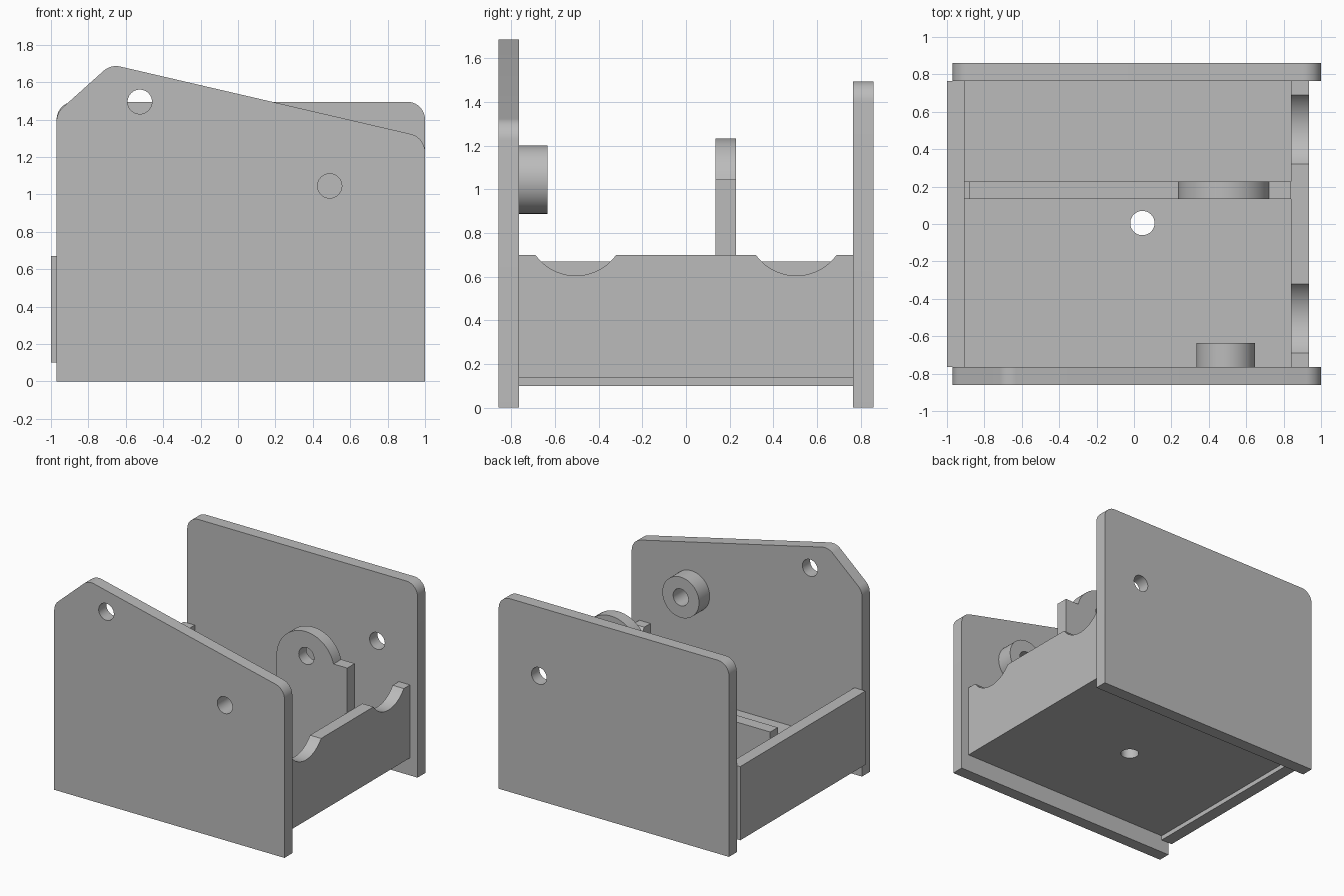
import bpy, bmesh, math
from mathutils import Vector

cube = bpy.data.objects.get("Cube")
if cube:
    bpy.data.objects.remove(cube, do_unlink=True)

grey = bpy.data.materials.new("plain grey")
grey.use_nodes = True
GREY = (0.5, 0.5, 0.5, 1)
grey.diffuse_color = GREY
grey.node_tree.nodes["Principled BSDF"].inputs["Base Color"].default_value = GREY

T = 0.095         # sheet thickness
HOLE = 0.065      # bore radius
OUT, IN = 0.86, 0.765   # outer and inner y of the side plates


def rounded(points, steps=10):
    """Outline from (a, b, radius) corners, filleting those with a radius."""
    out = []
    for i, (a, b, r) in enumerate(points):
        p = Vector((a, b))
        if not r:
            out.append(p)
            continue
        u = (Vector(points[i - 1][:2]) - p).normalized()
        v = (Vector(points[(i + 1) % len(points)][:2]) - p).normalized()
        half = u.angle(v) / 2
        centre = p + (u + v).normalized() * r / math.sin(half)
        start = p + u * r / math.tan(half) - centre
        end = p + v * r / math.tan(half) - centre
        for k in range(steps + 1):
            t = k / steps
            sweep = math.pi - 2 * half
            mix = start * math.sin((1 - t) * sweep) + end * math.sin(t * sweep)
            out.append(centre + mix / math.sin(sweep))
    return out


def arc(ca, cb, r, start, end, steps=32):
    """Points on an arc, angles in radians."""
    return [Vector((ca + r * math.cos(start + (end - start) * k / steps),
                    cb + r * math.sin(start + (end - start) * k / steps)))
            for k in range(steps + 1)]


def circle(ca, cb, r):
    return arc(ca, cb, r, 0, math.tau, 48)[:-1]


def extrude(name, outline, axis, low, high):
    """Prism of a 2D outline along the x, y or z axis."""
    place = {"x": lambda a, b, d: (d, a, b),
             "y": lambda a, b, d: (a, d, b),
             "z": lambda a, b, d: (a, b, d)}[axis]
    bm = bmesh.new()
    ends = [[bm.verts.new(place(a, b, d)) for a, b in outline] for d in (low, high)]
    n = len(outline)
    for ring in ends:
        bm.faces.new(ring)
    for i in range(n):
        j = (i + 1) % n
        bm.faces.new((ends[0][i], ends[0][j], ends[1][j], ends[1][i]))
    bmesh.ops.recalc_face_normals(bm, faces=bm.faces)
    mesh = bpy.data.meshes.new(name)
    bm.to_mesh(mesh)
    bm.free()
    mesh.materials.append(grey)
    obj = bpy.data.objects.new(name, mesh)
    bpy.context.collection.objects.link(obj)
    return obj


def select(obj):
    bpy.ops.object.select_all(action="DESELECT")
    obj.select_set(True)
    bpy.context.view_layer.objects.active = obj


def part(name, outline, axis, low, high, holes=()):
    """Sheet part with round bores, smooth on its curved sides."""
    obj = extrude(name, outline, axis, low, high)
    select(obj)
    for a, b in holes:
        cutter = extrude("cutter", circle(a, b, HOLE), axis, low - T, high + T)
        cutter.hide_render = True
        mod = obj.modifiers.new("bore", "BOOLEAN")
        mod.operation, mod.solver, mod.object = "DIFFERENCE", "EXACT", cutter
        bpy.ops.object.modifier_apply(modifier=mod.name)
        bpy.data.objects.remove(cutter, do_unlink=True)
    bpy.ops.object.shade_smooth_by_angle(angle=math.radians(25))
    return obj


def box(a0, a1, b0, b1):
    return [Vector(p) for p in ((a0, b0), (a1, b0), (a1, b1), (a0, b1))]


PIVOT = (0.49, 1.045)

# Front plate with a sloping top edge
part("front_plate",
     rounded([(-0.97, 0, 0), (1, 0, 0), (1, 1.305, 0.1),
              (-0.68, 1.695, 0.1), (-0.97, 1.435, 0.1)]),
     "y", -OUT, -IN, [PIVOT, (-0.525, 1.495)])

# Back plate with a level top edge
part("back_plate",
     rounded([(-0.97, 0, 0), (1, 0, 0), (1, 1.495, 0.095), (-0.97, 1.495, 0.095)]),
     "y", IN, OUT, [(0.655, 0.965)])

# Round boss behind the front plate
part("pivot_boss", circle(*PIVOT, 0.157), "y", -IN, -0.635, [PIVOT])

# Floor and plain end wall
part("floor", box(-0.905, 0.84, -IN, IN), "z", 0.135, 0.135 + T, [(0.045, 0.005)])
part("plain_end_wall", box(-IN, IN, 0.1, 0.67), "x", -1, -0.905)

# End wall with two scallops in its top edge
TOP, DROP, HALF = 0.7, 0.095, 0.185
radius = (HALF ** 2 + DROP ** 2) / (2 * DROP)
spread = math.asin(HALF / radius)
down = -math.pi / 2
outline = [Vector((-IN, TOP)), Vector((-IN, 0.135)), Vector((IN, 0.135)), Vector((IN, TOP))]
for y in (0.505, -0.505):
    outline += arc(y, TOP - DROP + radius, radius, down + spread, down - spread, 20)
part("scalloped_end_wall", outline, "x", 0.84, 0.84 + T)

# Inner divider: low rail rising to an arched pivot support with a step
R, CX, CZ, STEP = 0.2475, 0.4825, 0.985, 1.045
rise = math.asin((STEP - CZ) / R)
outline = [Vector(p) for p in ((-0.905, 0.23), (0.84, 0.23), (0.84, STEP))]
outline += arc(CX, CZ, R, rise, math.pi)
outline += [Vector(p) for p in ((CX - R, TOP), (-0.88, TOP), (-0.88, 0.6), (-0.905, 0.6))]
part("pivot_divider", outline, "y", 0.135, 0.228, [PIVOT])
